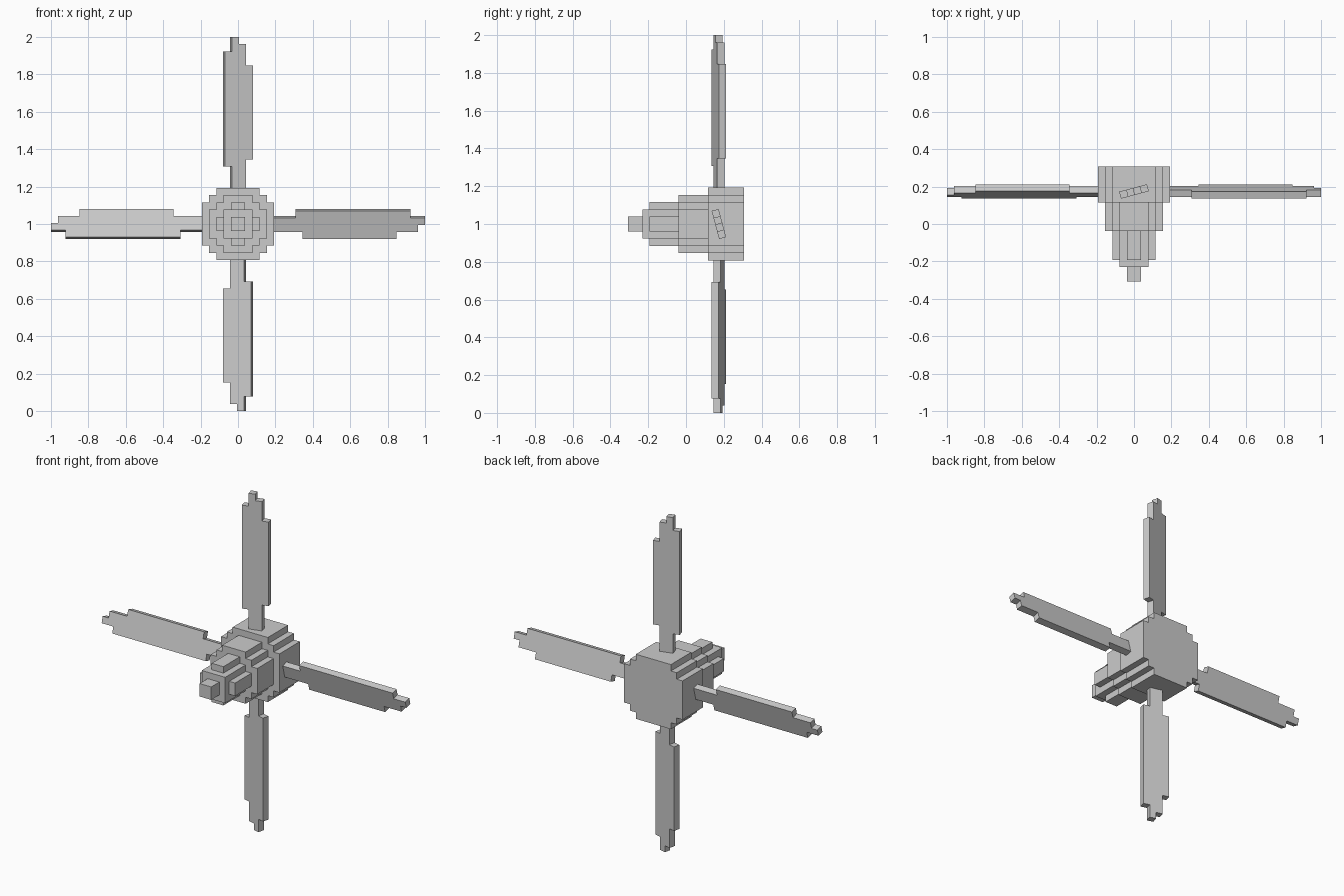
import bpy, bmesh
from math import radians
from mathutils import Matrix, Vector

if "Cube" in bpy.data.objects:
    bpy.data.objects.remove(bpy.data.objects["Cube"])

V = 1 / 26          # size of one block step
CENTRE_Z = 1.0


def prism(name, outline, y0, y1, matrix):
    """Extrude an x/z outline from y0 to y1."""
    bm = bmesh.new()
    face = bm.faces.new([bm.verts.new((x, y0, z)) for x, z in outline])
    out = bmesh.ops.extrude_face_region(bm, geom=[face])
    moved = [v for v in out["geom"] if isinstance(v, bmesh.types.BMVert)]
    bmesh.ops.translate(bm, verts=moved, vec=Vector((0, y1 - y0, 0)))
    bmesh.ops.recalc_face_normals(bm, faces=bm.faces)
    mesh = bpy.data.meshes.new(name)
    bm.to_mesh(mesh)
    bm.free()
    obj = bpy.data.objects.new(name, mesh)
    obj.matrix_world = matrix
    bpy.context.collection.objects.link(obj)
    return obj


def stepped_ring(quarter):
    """Turn one quarter of a stepped circle (in block steps) into a full outline."""
    pts = []
    for k in range(4):
        for x, z in quarter:
            for _ in range(k):
                x, z = -z, x
            pts.append((x * V, z * V))
    return pts


# Hub: stepped discs narrowing towards the front
hub_tiers = [
    ("hub_base", [(5, 3), (4, 3), (4, 4), (3, 4), (3, 5)], 3 * V, 0.307),
    ("hub_middle", [(4, 2), (3, 2), (3, 3), (2, 3), (2, 4)], -V, 3 * V),
    ("hub_nose", [(3, 1), (2, 1), (2, 2), (1, 2), (1, 3)], -5 * V, -V),
    ("hub_nose_front", [(2, 2)], -6 * V, -5 * V),
    ("hub_tip", [(1, 1)], -0.307, -6 * V),
]
hub_place = Matrix.Translation((0, 0, CENTRE_Z))
for name, quarter, y0, y1 in hub_tiers:
    prism(name, stepped_ring(quarter), y0, y1, hub_place)

# Blades: stepped outline, pitched and repeated around the hub
blade_outline = [(x * V, z * V) for x, z in [
    (-1, 4.6), (1, 4.6), (1, 9), (2, 9), (2, 22), (1, 22), (1, 25),
    (0, 25), (0, 26), (-1, 26), (-1, 24), (-2, 24), (-2, 8), (-1, 8)]]
for k, side in enumerate(("top", "right", "bottom", "left")):
    place = (Matrix.Translation((0, 0.174, CENTRE_Z))
             @ Matrix.Rotation(radians(90 * k), 4, 'Y')
             @ Matrix.Rotation(radians(15), 4, 'Z'))
    prism(side + "_blade", blade_outline, -V / 2, V / 2, place)
